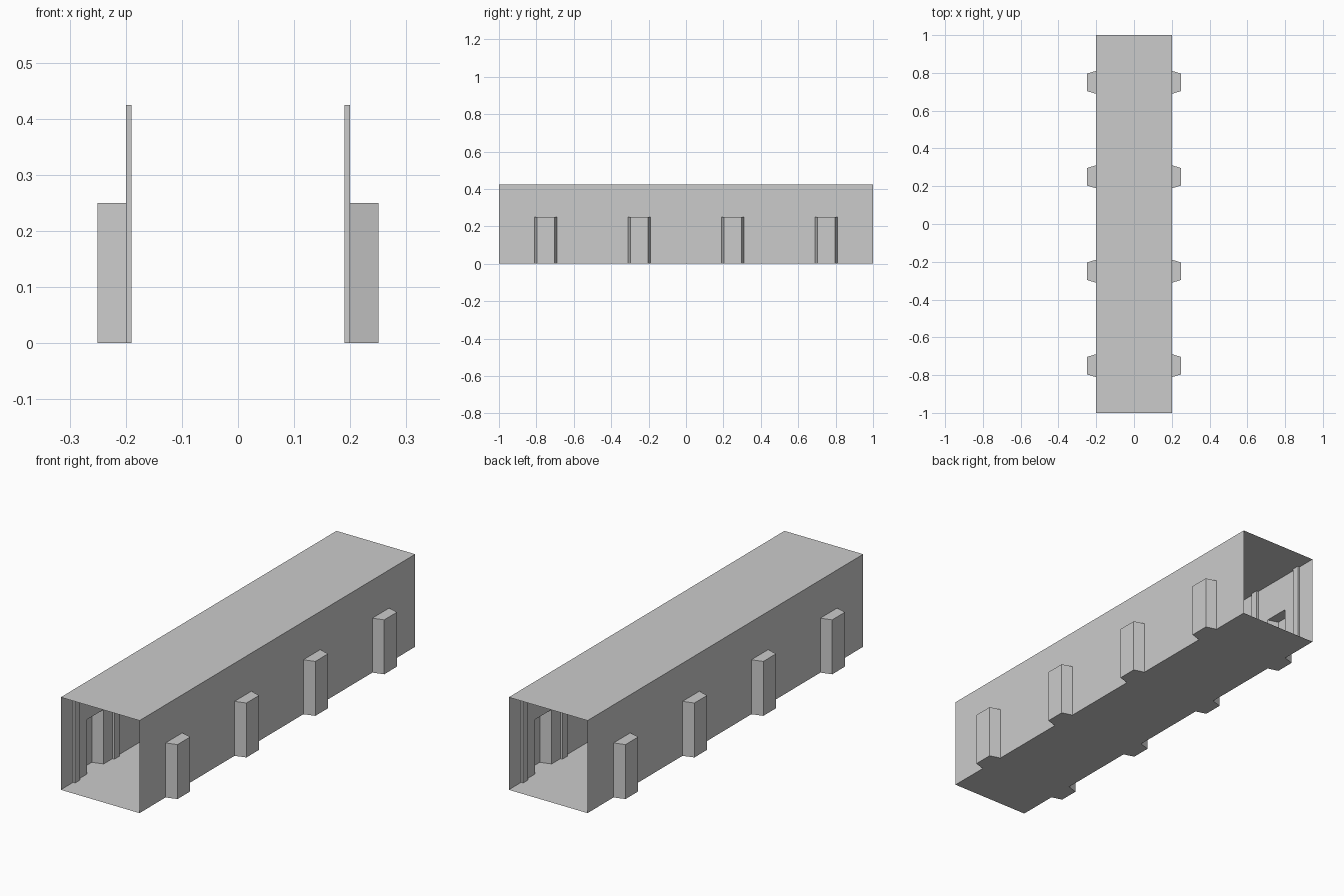
import bpy
import bmesh

# Main dimensions
HALF_W, HALF_L, HEIGHT = 0.2, 1.0, 0.425
NICHE_X, NICHE_H = 0.25, 0.25
NICHE_IN, NICHE_OUT = 0.061, 0.046      # half widths at the wall and at the back
RIB_OFFSET, RIB_W, RIB_D = 0.143, 0.035, 0.01
CENTRES = [-0.75, -0.25, 0.25, 0.75]

cube = bpy.data.objects.get("Cube")
if cube:
    bpy.data.objects.remove(cube, do_unlink=True)

grey = bpy.data.materials.new("plain grey")
grey.use_nodes = True
colour = (0.6, 0.6, 0.6, 1)
grey.diffuse_color = colour
grey.node_tree.nodes["Principled BSDF"].inputs["Base Color"].default_value = colour


def make_object(name, quads):
    """Build a flat-shaded object from a list of quads."""
    bm = bmesh.new()
    for quad in quads:
        bm.faces.new([bm.verts.new(p) for p in quad])
    bmesh.ops.remove_doubles(bm, verts=bm.verts, dist=1e-5)
    mesh = bpy.data.meshes.new(name)
    bm.to_mesh(mesh)
    bm.free()
    mesh.materials.append(grey)
    obj = bpy.data.objects.new(name, mesh)
    bpy.context.collection.objects.link(obj)
    return obj


def oriented(quads, side):
    """Keep normals outward on the mirrored side."""
    return quads if side > 0 else [q[::-1] for q in quads]


def slab(z):
    return [(-HALF_W, -HALF_L, z), (HALF_W, -HALF_L, z),
            (HALF_W, HALF_L, z), (-HALF_W, HALF_L, z)]


# Floor and roof sheets, open at both ends
make_object("floor", [slab(0)[::-1]])
make_object("roof", [slab(HEIGHT)])

for side, label in ((1, "left"), (-1, "right")):
    x, xo, xi = side * HALF_W, side * NICHE_X, side * (HALF_W - RIB_D)

    def panel(y0, y1, z0, z1):
        return [(x, y0, z0), (x, y1, z0), (x, y1, z1), (x, y0, z1)]

    # Wall with doorway openings into the niches
    wall, start = [], -HALF_L
    for c in CENTRES:
        a, b = c - NICHE_IN, c + NICHE_IN
        wall += [panel(start, a, 0, NICHE_H), panel(start, a, NICHE_H, HEIGHT),
                 panel(a, b, NICHE_H, HEIGHT)]
        start = b
    wall += [panel(start, HALF_L, 0, NICHE_H), panel(start, HALF_L, NICHE_H, HEIGHT)]
    make_object(label + "_wall", oriented(wall, side))

    for i, c in enumerate(CENTRES, 1):
        # Tapered niche projecting outward, open to the inside
        outline = [(x, c - NICHE_IN), (xo, c - NICHE_OUT),
                   (xo, c + NICHE_OUT), (x, c + NICHE_IN)]
        low = [(px, py, 0) for px, py in outline]
        high = [(px, py, NICHE_H) for px, py in outline]
        niche = [[low[k], low[k + 1], high[k + 1], high[k]] for k in range(3)]
        niche += [high, low[::-1]]
        make_object(f"{label}_niche_{i}", oriented(niche, side))

        # Pair of full-height ribs on the inner wall beside each niche
        for s, end in ((-1, "front"), (1, "back")):
            y0 = c + s * RIB_OFFSET - RIB_W / 2
            path = [(x, y0 + RIB_W), (xi, y0 + RIB_W), (xi, y0), (x, y0)]
            rib = [[(*path[k], 0), (*path[k + 1], 0),
                    (*path[k + 1], HEIGHT), (*path[k], HEIGHT)] for k in range(3)]
            make_object(f"{label}_{end}_rib_{i}", oriented(rib, side))
